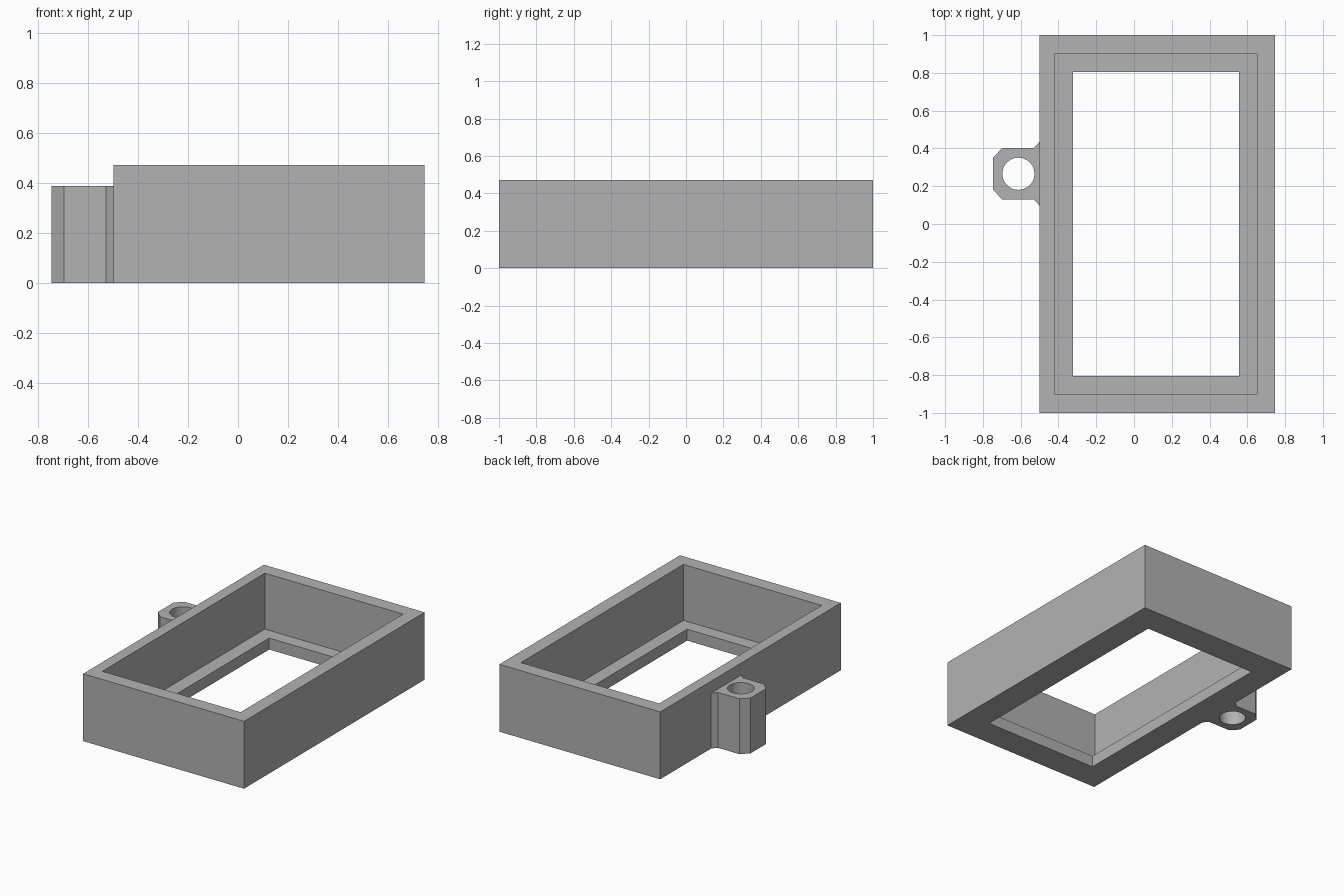
import bpy, bmesh, math

default_cube = bpy.data.objects.get("Cube")
if default_cube:
    bpy.data.objects.remove(default_cube, do_unlink=True)

grey = bpy.data.materials.new("plain grey")
grey.use_nodes = True
colour = (0.448, 0.448, 0.448, 1)
grey.diffuse_color = colour
grey.node_tree.nodes["Principled BSDF"].inputs["Base Color"].default_value = colour


def finish(bm, name):
    bmesh.ops.recalc_face_normals(bm, faces=bm.faces)
    mesh = bpy.data.meshes.new(name)
    bm.to_mesh(mesh)
    bm.free()
    mesh.materials.append(grey)
    obj = bpy.data.objects.new(name, mesh)
    bpy.context.collection.objects.link(obj)
    return obj


# Open frame: a stepped wall section carried round four corners
HEIGHT, LEDGE = 0.472, 0.08
outer = (-0.5, 0.747, 1.0)      # left, right, half length
pocket = (-0.422, 0.65, 0.9)
opening = (-0.322, 0.555, 0.805)
section = [(outer, 0), (outer, HEIGHT), (pocket, HEIGHT),
           (pocket, LEDGE), (opening, LEDGE), (opening, 0)]

bm = bmesh.new()
rings = []
for (x0, x1, y), z in section:
    corners = [(x0, -y), (x1, -y), (x1, y), (x0, y)]
    rings.append([bm.verts.new((cx, cy, z)) for cx, cy in corners])
for i, ring in enumerate(rings):
    following = rings[(i + 1) % len(rings)]
    for j in range(4):
        k = (j + 1) % 4
        bm.faces.new((ring[j], ring[k], following[k], following[j]))
finish(bm, "frame")

# Side lug: chamfered outline with a round through hole, extruded upward
LUG_HEIGHT = 0.388
CX, CY, RADIUS, SIDES = -0.612, 0.266, 0.085, 48
half = [(-0.5, 0.169), (-0.53, 0.136), (-0.697, 0.136), (-0.747, 0.085)]
outline = [(x, CY + d) for x, d in half] + [(x, CY - d) for x, d in reversed(half)]
circle = [(CX + RADIUS * math.cos(math.tau * i / SIDES),
           CY + RADIUS * math.sin(math.tau * i / SIDES)) for i in range(SIDES)]

bm = bmesh.new()
edges = []
for loop in (outline, circle):
    verts = [bm.verts.new((x, y, 0)) for x, y in loop]
    edges += [bm.edges.new((verts[i - 1], verts[i])) for i in range(len(verts))]
bmesh.ops.triangle_fill(bm, edges=edges, use_beauty=True, normal=(0, 0, 1))
result = bmesh.ops.extrude_face_region(bm, geom=bm.faces[:], use_keep_orig=True)
top = [v for v in result["geom"] if isinstance(v, bmesh.types.BMVert)]
bmesh.ops.translate(bm, verts=top, vec=(0, 0, LUG_HEIGHT))
lug = finish(bm, "side_lug")

# Smooth only the round hole
bpy.ops.object.select_all(action="DESELECT")
lug.select_set(True)
bpy.context.view_layer.objects.active = lug
bpy.ops.object.shade_smooth_by_angle(angle=math.radians(30))
